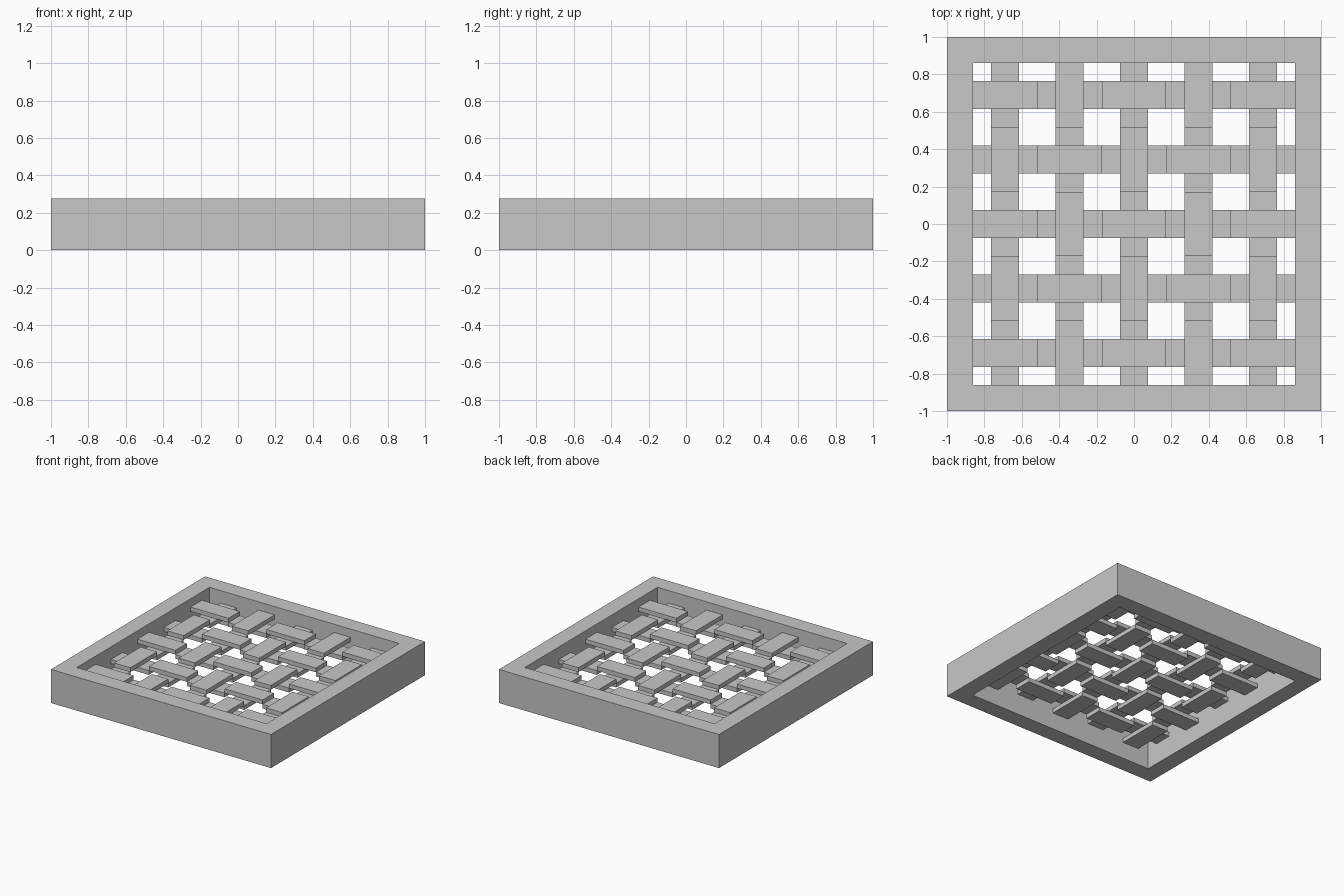
import bpy
import bmesh
from mathutils import Matrix, Vector

if "Cube" in bpy.data.objects:
    bpy.data.objects.remove(bpy.data.objects["Cube"], do_unlink=True)

COUNT = 5
HEIGHT = 0.276
INNER = 0.862                  # half size of the opening
PITCH = 2 * INNER / COUNT
WIDTH = 0.148                  # strip width
THICK = 0.035                  # strip thickness
LOW = HEIGHT / 2               # underside of the lower strip level

grey = bpy.data.materials.new("plain grey")
grey.use_nodes = True
colour = (0.58, 0.58, 0.58, 1)
grey.diffuse_color = colour
grey.node_tree.nodes["Principled BSDF"].inputs["Base Color"].default_value = colour


def add_object(name, bm):
    bmesh.ops.recalc_face_normals(bm, faces=bm.faces)
    mesh = bpy.data.meshes.new(name)
    bm.to_mesh(mesh)
    bm.free()
    mesh.materials.append(grey)
    obj = bpy.data.objects.new(name, mesh)
    bpy.context.collection.objects.link(obj)


# Square frame with an open middle
bm = bmesh.new()
corners = [(-1, -1), (1, -1), (1, 1), (-1, 1)]
rings = [[bm.verts.new((x * s, y * s, z)) for x, y in corners]
         for s, z in ((1, 0), (1, HEIGHT), (INNER, HEIGHT), (INNER, 0))]
for r in range(4):
    a, b = rings[r], rings[(r + 1) % 4]
    for i in range(4):
        j = (i + 1) % 4
        bm.faces.new((a[i], a[j], b[j], b[i]))
add_object("frame", bm)


def strip(name, side, first_high, along_x):
    """One stepped strip that passes over and under the crossing strips."""
    bm = bmesh.new()
    for k in range(COUNT):
        high = (k % 2 == 0) == first_high
        along = (k - (COUNT - 1) / 2) * PITCH
        z = LOW + THICK * (1.5 if high else 0.5)
        if along_x:
            centre, size = (along, side, z), (PITCH, WIDTH, THICK)
        else:
            centre, size = (side, along, z), (WIDTH, PITCH, THICK)
        place = Matrix.Translation(Vector(centre)) @ Matrix.Diagonal((*size, 1))
        bmesh.ops.create_cube(bm, size=1, matrix=place)
    add_object(name, bm)


# Woven strips in both directions
for i in range(COUNT):
    side = (i - (COUNT - 1) / 2) * PITCH
    strip(f"cross_strip_{i + 1}", side, i % 2 == 0, True)
    strip(f"long_strip_{i + 1}", side, i % 2 == 1, False)
